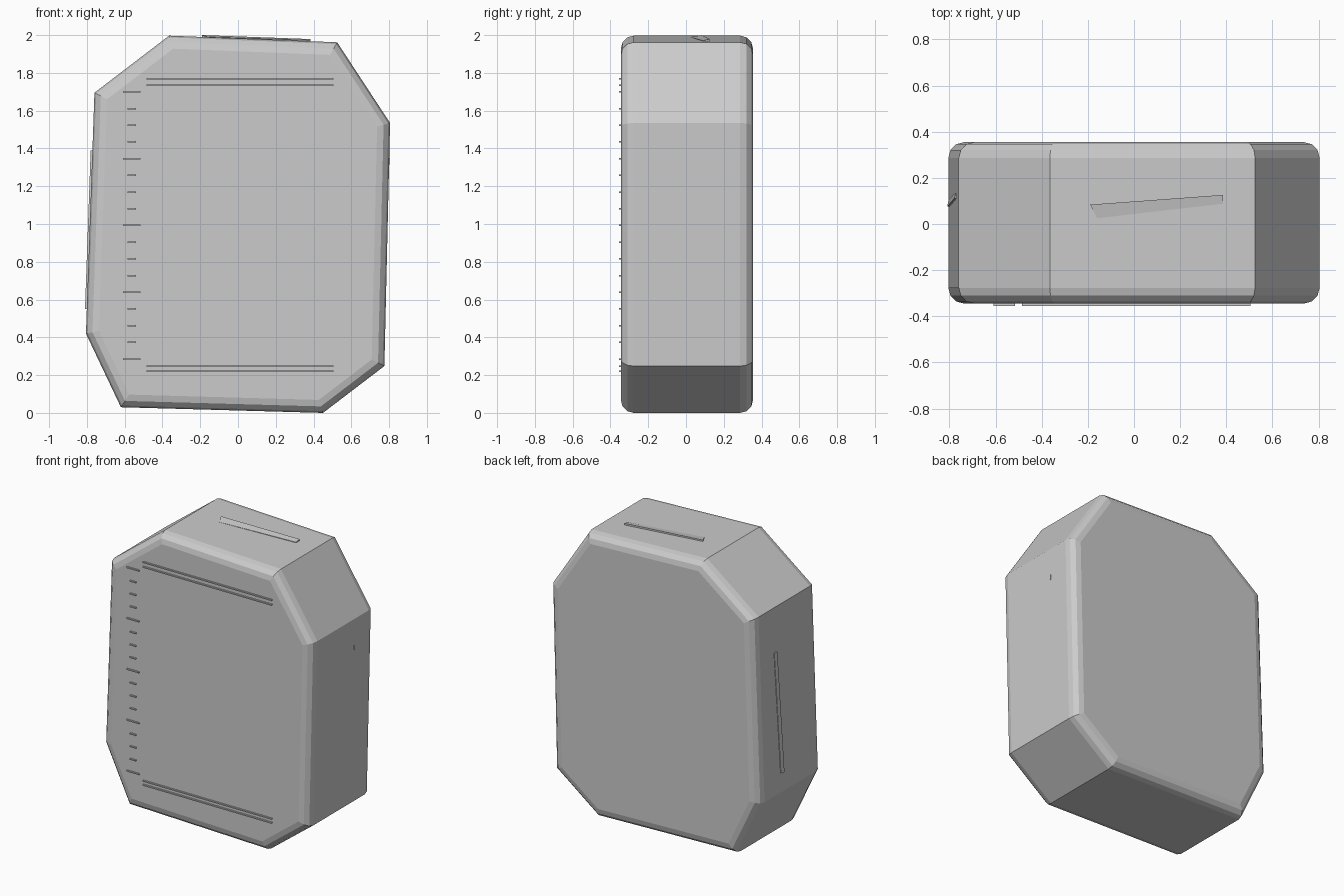
import bpy, bmesh
from mathutils import Vector

if "Cube" in bpy.data.objects:
    bpy.data.objects.remove(bpy.data.objects["Cube"])


def make_object(name, bm):
    bmesh.ops.recalc_face_normals(bm, faces=bm.faces[:])
    mesh = bpy.data.meshes.new(name)
    bm.to_mesh(mesh)
    bm.free()
    obj = bpy.data.objects.new(name, mesh)
    bpy.context.collection.objects.link(obj)
    return obj


def prism(name, points, offset):
    """Extrude a flat polygon along an offset vector."""
    bm = bmesh.new()
    face = bm.faces.new([bm.verts.new(p) for p in points])
    ext = bmesh.ops.extrude_face_region(bm, geom=[face], use_keep_orig=True)
    moved = [v for v in ext["geom"] if isinstance(v, bmesh.types.BMVert)]
    bmesh.ops.translate(bm, verts=moved, vec=Vector(offset))
    return make_object(name, bm)


FRONT, BACK = -0.345, 0.355

# Body: irregular octagonal slab
outline = [(-0.365, 1.997), (0.525, 1.962), (0.805, 1.535), (0.775, 0.248),
           (0.45, 0.0), (-0.62, 0.03), (-0.805, 0.42), (-0.76, 1.695)]
body = prism("slab_body", [(x, FRONT, z) for x, z in outline], (0, BACK - FRONT, 0))

# Rounded front and back rims, sharp corners between the side faces
bm = bmesh.new()
bm.from_mesh(body.data)
rims = [e for e in bm.edges if abs(e.verts[0].co.y - e.verts[1].co.y) < 0.01]
bmesh.ops.bevel(bm, geom=rims, offset=0.068, offset_type='OFFSET',
                segments=3, profile=0.5, affect='EDGES')
bm.to_mesh(body.data)
bm.free()


def front_bar(name, x0, x1, z, half=0.004):
    pts = [(x0, FRONT + 0.01, z - half), (x1, FRONT + 0.01, z - half),
           (x1, FRONT + 0.01, z + half), (x0, FRONT + 0.01, z + half)]
    prism(name, pts, (0, -0.02, 0))


# Scale ticks on the front, every fourth one long
for i in range(17):
    z = 0.285 + i * 0.0884
    if i % 4 == 0:
        front_bar("long_tick", -0.61, -0.515, z)
    else:
        front_bar("short_tick", -0.585, -0.54, z)

# Paired border lines at the top and bottom of the front
for z in (0.22, 0.248, 1.735, 1.768):
    front_bar("border_line", -0.485, 0.505, z)

# Sloped sliver ridge on the top face
prism("top_ridge", [(-0.19, 0.084, 2.0), (0.385, 0.126, 1.979),
                    (0.385, 0.088, 1.972), (-0.16, 0.025, 1.990)], (0, 0, -0.025))

# Narrow ridge on the left face
prism("left_ridge", [(-0.81, 0.075, 0.55), (-0.804, 0.105, 0.55),
                     (-0.774, 0.135, 1.39), (-0.78, 0.110, 1.39)], (0.025, 0, 0))

# Tiny ridge tip on the right face
prism("right_ridge_tip", [(0.804, 0.133, 1.315), (0.804, 0.139, 1.315),
                          (0.804, 0.139, 1.35), (0.804, 0.133, 1.35)], (-0.02, 0, 0))
